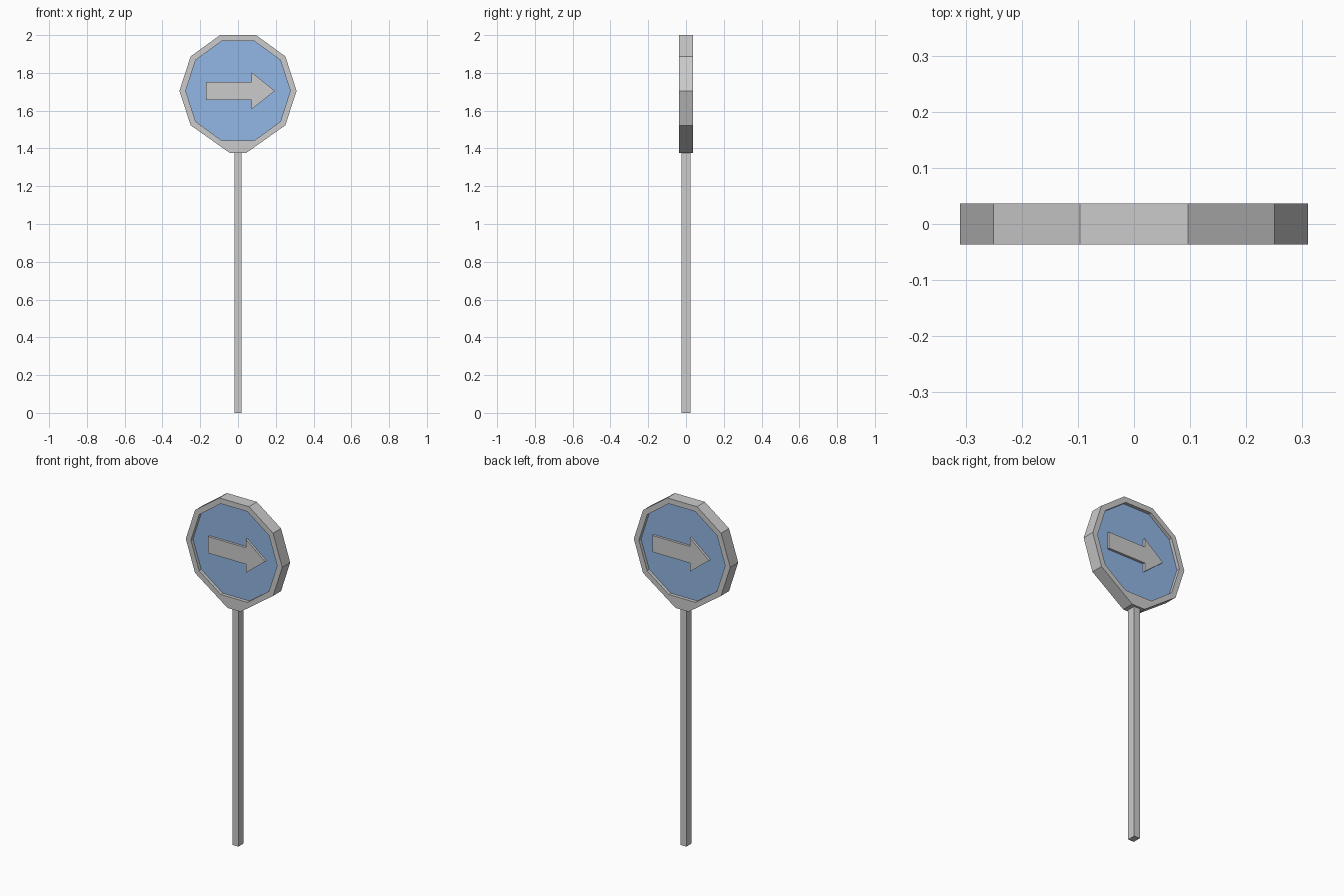
import bpy, bmesh, math

if "Cube" in bpy.data.objects:
    bpy.data.objects.remove(bpy.data.objects["Cube"])

CZ = 1.705        # height of the sign centre
HALF = 0.0365     # half thickness of the frame
PANEL = 0.017     # half thickness of the blue panel


def finish(name, bm, mat=None):
    bmesh.ops.recalc_face_normals(bm, faces=bm.faces)
    me = bpy.data.meshes.new(name)
    bm.to_mesh(me)
    bm.free()
    ob = bpy.data.objects.new(name, me)
    bpy.context.collection.objects.link(ob)
    if mat:
        me.materials.append(mat)
    return ob


def prism(name, pts, y0, y1, mat=None):
    """Extrude an x-z outline from y0 to y1."""
    bm = bmesh.new()
    face = bm.faces.new([bm.verts.new((x, y0, z)) for x, z in pts])
    ext = bmesh.ops.extrude_face_region(bm, geom=[face])
    for v in ext["geom"]:
        if isinstance(v, bmesh.types.BMVert):
            v.co.y = y1
    return finish(name, bm, mat)


def decagon(r):
    return [(r * math.cos(k * math.pi / 5), CZ + r * math.sin(k * math.pi / 5))
            for k in range(10)]


blue = bpy.data.materials.new("sign_blue")
blue.diffuse_color = (0.29, 0.47, 0.78, 1)
blue.use_nodes = True
blue.node_tree.nodes["Principled BSDF"].inputs["Base Color"].default_value = blue.diffuse_color

# Frame ring: decagon whose lower corners run down to meet the pole
outer, inner = decagon(0.31), decagon(0.277)
outer[7], outer[8] = (-0.042, 1.375), (0.042, 1.375)
bm = bmesh.new()
loops = [[bm.verts.new((x, y, z)) for x, z in pts]
         for pts, y in ((outer, -HALF), (outer, HALF), (inner, HALF), (inner, -HALF))]
for i in range(4):
    a, b = loops[i], loops[(i + 1) % 4]
    for k in range(10):
        n = (k + 1) % 10
        bm.faces.new((a[k], a[n], b[n], b[k]))
finish("sign_frame", bm)

# Recessed blue panel, visible from both sides
prism("sign_panel", inner, -PANEL, PANEL, blue)

# Raised arrows, each pointing to the viewer's right
arrow = [(-0.17, -0.048), (0.072, -0.048), (0.072, -0.098), (0.195, 0),
         (0.072, 0.098), (0.072, 0.048), (-0.17, 0.048)]
prism("front_arrow", [(x, CZ + z) for x, z in arrow], -0.031, -PANEL)
prism("back_arrow", [(0.025 - x, CZ + z) for x, z in arrow], PANEL, 0.031)

# Rectangular pole
prism("pole", [(-0.019, 0), (0.019, 0), (0.019, 1.375), (-0.019, 1.375)], -0.024, 0.024)
